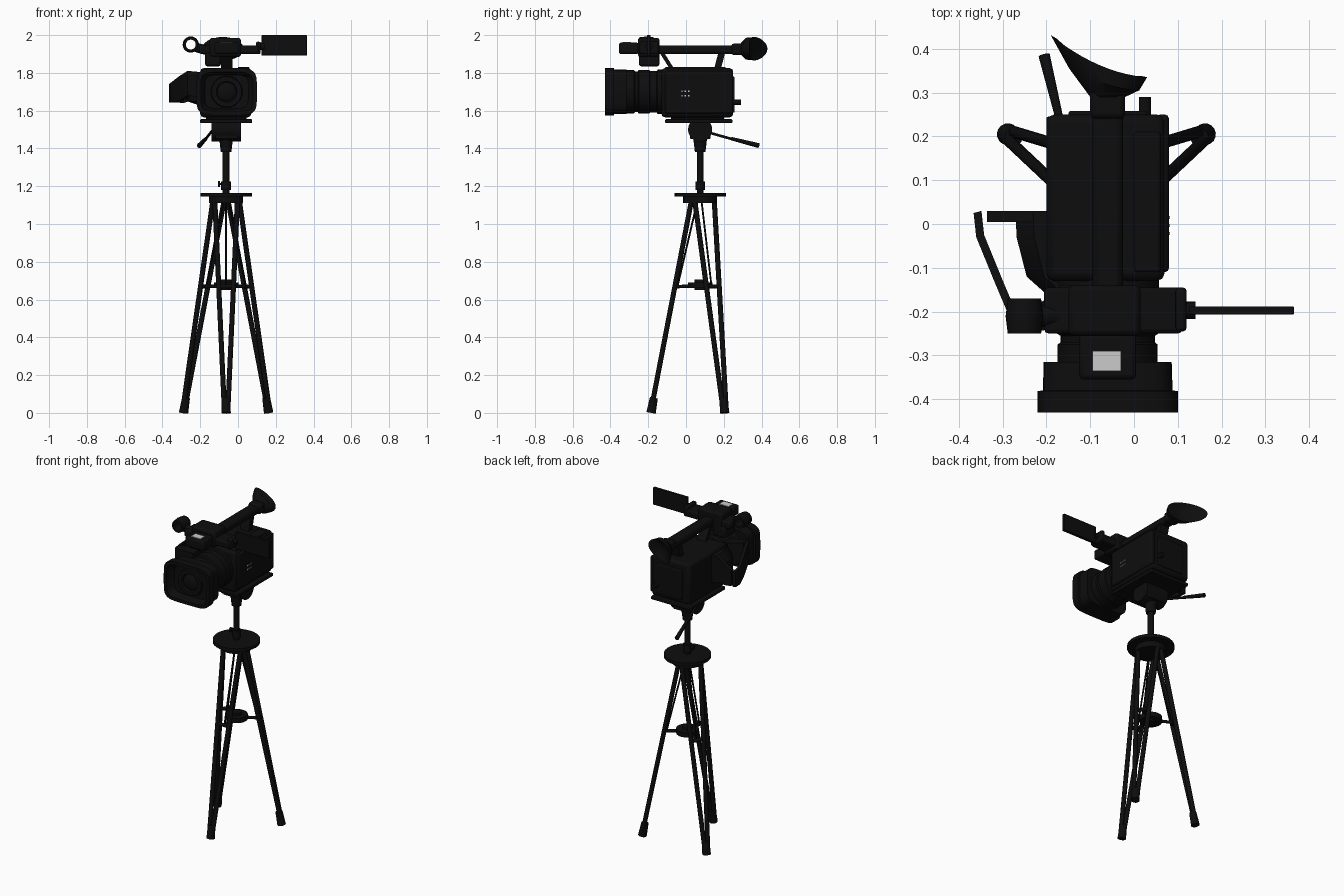
import bpy, bmesh, math
from mathutils import Vector

if "Cube" in bpy.data.objects:
    bpy.data.objects.remove(bpy.data.objects["Cube"], do_unlink=True)


def material(name, value):
    m = bpy.data.materials.new(name)
    m.use_nodes = True
    colour = (value, value, value, 1)
    m.diffuse_color = colour
    m.node_tree.nodes["Principled BSDF"].inputs["Base Color"].default_value = colour
    return m


BLACK = material("matte black", 0.004)
GREY = material("light grey", 0.6)
AXIS = Vector((-0.063, 0.075, 0))   # tripod centre line
LENS_X, LENS_Z = -0.06, 1.70        # lens centre


def finish(name, bm, mat, smooth=True, bevel=0):
    bmesh.ops.recalc_face_normals(bm, faces=bm.faces)
    me = bpy.data.meshes.new(name)
    bm.to_mesh(me)
    bm.free()
    ob = bpy.data.objects.new(name, me)
    bpy.context.collection.objects.link(ob)
    me.materials.append(mat)
    if bevel:
        mod = ob.modifiers.new("bevel", "BEVEL")
        mod.width, mod.segments = bevel, 2
    if smooth:
        bpy.ops.object.select_all(action="DESELECT")
        ob.select_set(True)
        bpy.context.view_layer.objects.active = ob
        bpy.ops.object.shade_smooth_by_angle(angle=math.radians(35))
    return ob


def loft(name, rings, mat=BLACK, caps=True, closed=False):
    """Skin a list of equal point rings."""
    bm = bmesh.new()
    vs = [[bm.verts.new(p) for p in ring] for ring in rings]
    n = len(vs[0])
    pairs = list(zip(vs, vs[1:])) + ([(vs[-1], vs[0])] if closed else [])
    for a, b in pairs:
        for i in range(n):
            j = (i + 1) % n
            bm.faces.new((a[i], a[j], b[j], b[i]))
    if caps and not closed:
        bm.faces.new(vs[0])
        bm.faces.new(vs[-1])
    return finish(name, bm, mat)


def box(name, x, y, z, mat=BLACK, bevel=0.006):
    bm = bmesh.new()
    bmesh.ops.create_cube(bm, size=1)
    for v in bm.verts:
        v.co = [lo + (c + 0.5) * (hi - lo) for c, (lo, hi) in zip(v.co, (x, y, z))]
    return finish(name, bm, mat, bevel=bevel)


def rod(name, p, q, r, r2=None, sides=16):
    """Round bar from p to q."""
    p, q = Vector(p), Vector(q)
    turn = (q - p).to_track_quat("Z", "Y")
    circle = [Vector((math.cos(a), math.sin(a), 0)) for a in
              (2 * math.pi * i / sides for i in range(sides))]
    return loft(name, [[p + turn @ (c * r) for c in circle],
                       [q + turn @ (c * (r2 or r)) for c in circle]])


def disc(name, z0, z1, r, r2=None):
    return rod(name, AXIS + Vector((0, 0, z0)), AXIS + Vector((0, 0, z1)), r, r2, 32)


def oval(cx, y, cz, rx, rz, power=2, n=40):
    """Ring facing y; a higher power makes it squarer."""
    def s(c):
        return math.copysign(abs(c) ** (2 / power), c)
    return [Vector((cx + rx * s(math.cos(2 * math.pi * i / n)), y,
                    cz + rz * s(math.sin(2 * math.pi * i / n)))) for i in range(n)]


def prism(name, outline, y0, y1):
    return loft(name, [[(x, y, z) for x, z in outline] for y in (y0, y1)])


# Tripod legs: paired rods meeting in a boot, with spreader arm and brace
for k, side in enumerate(("front", "left", "right")):
    a = math.radians(-90 + 120 * k)
    out = Vector((math.cos(a), math.sin(a), 0))
    across = Vector((-out.y, out.x, 0))

    def at(d, s, z):
        return AXIS + out * d + across * s + Vector((0, 0, z))

    for s in (-1, 1):
        rod(side + "_leg_rod", at(0.257, s * 0.01, 0.03), at(0.045, s * 0.06, 1.13), 0.0135)
    rod(side + "_leg_boot", at(0.26, 0, 0), at(0.245, 0, 0.08), 0.025, 0.021)
    rod(side + "_leg_crossbar", at(0.133, -0.035, 0.67), at(0.133, 0.035, 0.67), 0.011)
    rod(side + "_spreader_arm", at(0.02, 0, 0.672), at(0.135, 0, 0.668), 0.009)
    rod(side + "_leg_brace", at(0.12, 0, 0.67), at(0.015, 0, 1.12), 0.005, sides=8)

# Tripod centre
disc("spreader_disc", 0.66, 0.69, 0.065)
disc("spreader_hub", 0.65, 0.705, 0.03)
disc("tripod_top_plate", 1.145, 1.165, 0.136)
disc("tripod_boss", 1.11, 1.147, 0.09)
disc("centre_column", 1.15, 1.45, 0.018)
disc("column_clamp", 1.18, 1.225, 0.026)
disc("column_collar", 1.38, 1.45, 0.028, 0.036)
rod("clamp_screw", (-0.063, 0.075, 1.212), (-0.1, 0.075, 1.212), 0.006)
rod("clamp_knob", (-0.095, 0.075, 1.212), (-0.107, 0.075, 1.212), 0.015)

# Tilting head and pan handle
rod("tilt_head", (-0.14, 0.075, 1.50), (0.015, 0.075, 1.50), 0.064, sides=32)
box("head_block", (-0.12, 0.0), (0.02, 0.13), (1.45, 1.54))
box("mounting_plate", (-0.2, 0.075), (-0.11, 0.245), (1.535, 1.555), bevel=0.004)
box("quick_release_plate", (-0.17, 0.045), (-0.08, 0.2), (1.552, 1.572), bevel=0.003)
rod("pan_handle", (-0.14, 0.1, 1.49), (-0.175, 0.26, 1.445), 0.007)
rod("pan_handle_grip", (-0.17, 0.24, 1.452), (-0.205, 0.385, 1.415), 0.009, 0.013)

# Camera body with side panels
box("camera_body", (-0.2, 0.07), (-0.13, 0.25), (1.565, 1.825), bevel=0.018)
box("left_side_panel", (0.05, 0.08), (-0.11, 0.25), (1.585, 1.81), bevel=0.01)
box("top_deck", (0.0, 0.06), (-0.11, 0.21), (1.815, 1.832), bevel=0.005)
box("battery", (-0.15, 0.03), (0.24, 0.258), (1.59, 1.78), bevel=0.006)
rod("rear_cable_plug", (0.025, 0.24, 1.645), (0.025, 0.29, 1.645), 0.014)
for i in range(3):
    for j in range(2):
        y, z = -0.025 + 0.018 * i, 1.675 + 0.025 * j
        box("left_button", (0.078, 0.082), (y, y + 0.007), (z, z + 0.008), GREY, 0)

# Lens barrel with ribs, squared hood and front element
barrel = [(-0.12, 0.117), (-0.15, 0.117), (-0.155, 0.11), (-0.19, 0.11), (-0.195, 0.116),
          (-0.25, 0.116), (-0.255, 0.108), (-0.27, 0.108), (-0.275, 0.114), (-0.325, 0.114)]
loft("lens_barrel", [oval(LENS_X, y, LENS_Z, r, r) for y, r in barrel])
hood = [(-0.315, 0.146, 0.117), (-0.38, 0.148, 0.118), (-0.381, 0.16, 0.125),
        (-0.43, 0.16, 0.125), (-0.43, 0.14, 0.105), (-0.385, 0.115, 0.09)]
loft("lens_hood", [oval(LENS_X, y, LENS_Z, rx, rz, 5) for y, rx, rz in hood])
glass = [(-0.38, 0.085), (-0.4, 0.08), (-0.4, 0.055), (-0.39, 0.05), (-0.4, 0.035), (-0.404, 0.012)]
loft("front_element", [oval(LENS_X, y, LENS_Z, r, r) for y, r in glass])

# Top handle and its struts
box("top_handle", (-0.095, -0.025), (-0.16, 0.29), (1.9, 1.945), bevel=0.014)
for name, y0, y1, w in (("front_strut", -0.13, -0.07, 0.012), ("rear_strut", 0.19, 0.165, 0.018)):
    loft(name, [[(x, y + d, z) for x, d in ((-0.09, -w), (-0.03, -w), (-0.03, w), (-0.09, w))]
                for y, z in ((y0, 1.91), (y1, 1.815))])

# Front handle unit with light top plate, crossbar and screen hinge
box("handle_nose", (-0.125, 0.005), (-0.355, -0.25), (1.9, 1.96), bevel=0.01)
box("handle_front_block", (-0.15, 0.015), (-0.255, -0.14), (1.885, 1.985), bevel=0.012)
box("nose_top_plate", (-0.095, -0.03), (-0.335, -0.29), (1.958, 1.964), GREY, 0)
box("crossbar", (-0.205, 0.11), (-0.25, -0.145), (1.9, 1.945), bevel=0.01)
box("lower_holder", (-0.175, -0.09), (-0.25, -0.14), (1.835, 1.91), bevel=0.012)
box("screen_hinge", (0.095, 0.12), (-0.245, -0.145), (1.9, 1.965), bevel=0.008)
rod("hinge_pin", (0.1, -0.197, 1.94), (0.14, -0.197, 1.94), 0.02)
box("screen", (0.125, 0.365), (-0.207, -0.188), (1.892, 2.0), bevel=0.003)

# Microphone holder ring and arm
tube = [(-0.25, 0.026), (-0.25, 0.038), (-0.21, 0.043), (-0.17, 0.038), (-0.17, 0.026)]
loft("microphone_ring", [oval(-0.25, y, 1.95, r, r, n=24) for y, r in tube], closed=True)
rod("microphone_arm", (-0.222, -0.21, 1.935), (-0.15, -0.21, 1.915), 0.025)

# Viewfinder neck and oblique eyecup
box("viewfinder_neck", (-0.1, -0.02), (0.24, 0.31), (1.895, 1.955), bevel=0.012)


def cup_ring(cx, cy, dx, dy, h, sag, n=32):
    ring = []
    for i in range(n):
        c, s = math.cos(2 * math.pi * i / n), math.sin(2 * math.pi * i / n)
        ring.append((cx + c * dx, cy + c * dy - sag * s * s, 1.928 + s * h))
    return ring


cup = [(-0.06, 0.29, 0.04, 0.0, 0.03, 0), (-0.068, 0.33, 0.08, -0.025, 0.058, 0.01),
       (-0.08, 0.383, 0.11, -0.048, 0.062, 0.02), (-0.08, 0.38, 0.095, -0.042, 0.052, 0.024),
       (-0.068, 0.34, 0.03, -0.01, 0.02, 0.005)]
loft("eyecup", [cup_ring(*c) for c in cup])

# Hand grip with rear flange and slanting strap
loft("hand_grip", [[(-0.18, y, 1.62), (x, y, 1.65), (x, y, 1.76), (x + 0.04, y, 1.805), (-0.18, y, 1.805)]
                   for y, x in ((0.025, -0.27), (-0.03, -0.268), (-0.12, -0.245), (-0.16, -0.2))])
prism("grip_flange", [(-0.335, 1.645), (-0.29, 1.64), (-0.16, 1.68), (-0.16, 1.81),
                      (-0.25, 1.8), (-0.315, 1.75), (-0.335, 1.745)], 0.005, 0.03)
loft("hand_strap", [[(x, y, lo), (x + 0.018, y + 0.005, lo), (x + 0.018, y + 0.005, hi), (x, y, hi)]
                    for x, y, lo, hi in ((-0.366, 0.025, 1.645, 1.74), (-0.36, -0.03, 1.642, 1.745),
                                         (-0.315, -0.14, 1.65, 1.78), (-0.268, -0.25, 1.68, 1.81))])
loft("strap_anchor", [[(x, y0, lo), (x, y1, lo), (x, y1, hi), (x, y0, hi)]
                      for x, y0, y1, lo, hi in ((-0.262, -0.25, -0.2, 1.68, 1.81),
                                                (-0.15, -0.235, -0.15, 1.66, 1.8))])
